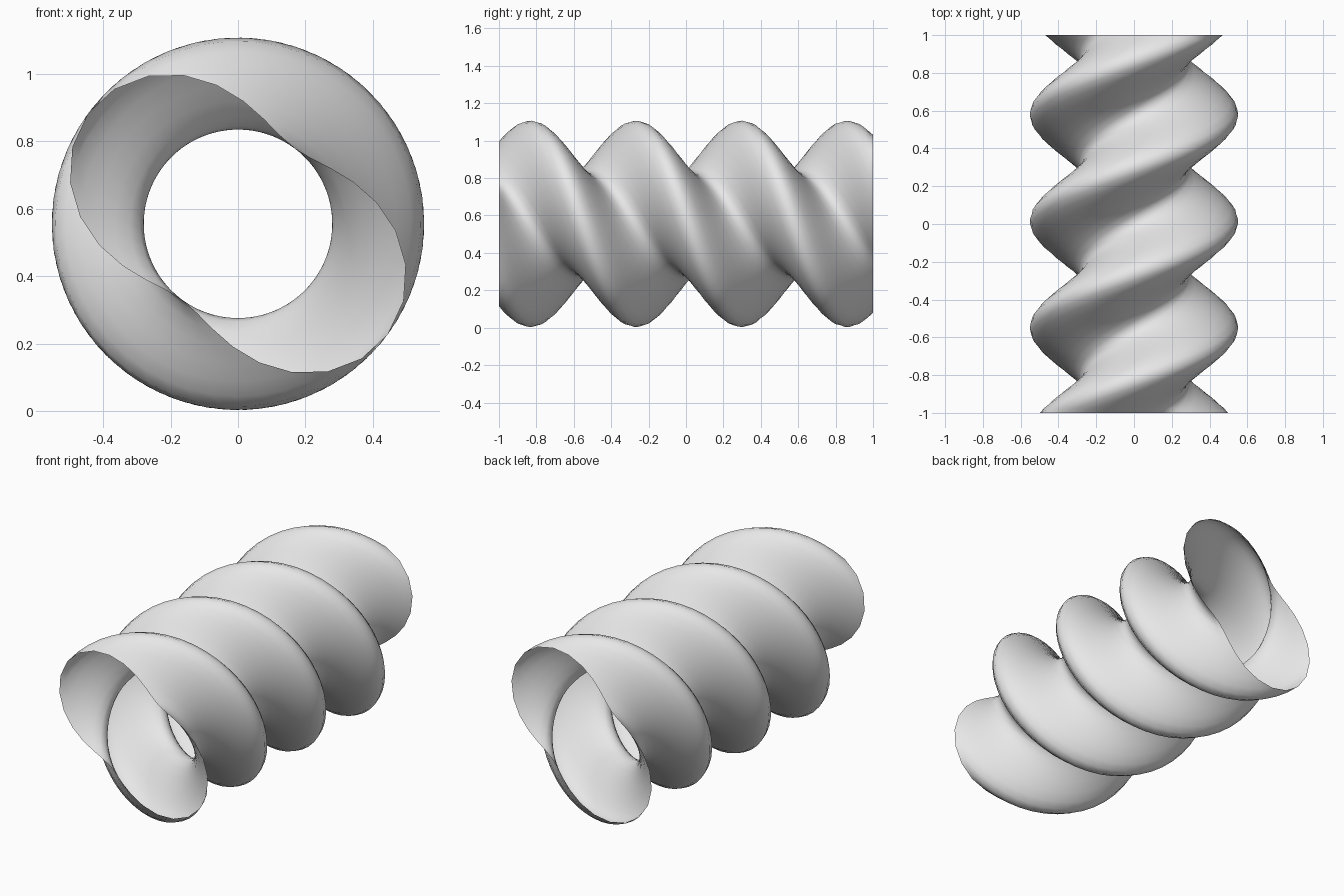
import bpy, bmesh, math

cube = bpy.data.objects.get("Cube")
if cube:
    bpy.data.objects.remove(cube, do_unlink=True)

SIDES, RINGS = 32, 80
LENGTH = 2.0
R_MID, R_WAVE = 0.416, 0.136      # two-lobed section: 0.28 waist, 0.552 lobe
CENTRE_Z = R_MID + R_WAVE + 0.003
TURN = math.radians(-319)         # twist per unit of length
PHASE_Y = 0.015                   # where a lobe points straight along +x

grey = bpy.data.materials.new("light_grey")
grey.use_nodes = True
colour = (0.8, 0.8, 0.8, 1.0)
grey.diffuse_color = colour
grey.node_tree.nodes["Principled BSDF"].inputs["Base Color"].default_value = colour


def section_ring(bm, y):
    """One two-lobed cross-section, rotated according to its place along y."""
    twist = TURN * (y - PHASE_Y)
    ring = []
    for i in range(SIDES):
        a = 2 * math.pi * i / SIDES
        r = R_MID + R_WAVE * math.cos(2 * a)
        ring.append(bm.verts.new((r * math.cos(a + twist), y,
                                  CENTRE_Z + r * math.sin(a + twist))))
    return ring


# Open, twisted tube skinned between successive sections
bm = bmesh.new()
rings = [section_ring(bm, -LENGTH / 2 + LENGTH * j / RINGS) for j in range(RINGS + 1)]
for near, far in zip(rings, rings[1:]):
    for i in range(SIDES):
        k = (i + 1) % SIDES
        bm.faces.new((near[i], far[i], far[k], near[k]))

mesh = bpy.data.meshes.new("twisted_tube")
bm.to_mesh(mesh)
bm.free()
mesh.materials.append(grey)
tube = bpy.data.objects.new("twisted_tube", mesh)
bpy.context.collection.objects.link(tube)

# Smooth shading
bpy.ops.object.select_all(action='DESELECT')
tube.select_set(True)
bpy.context.view_layer.objects.active = tube
bpy.ops.object.shade_smooth_by_angle(angle=math.radians(40))
